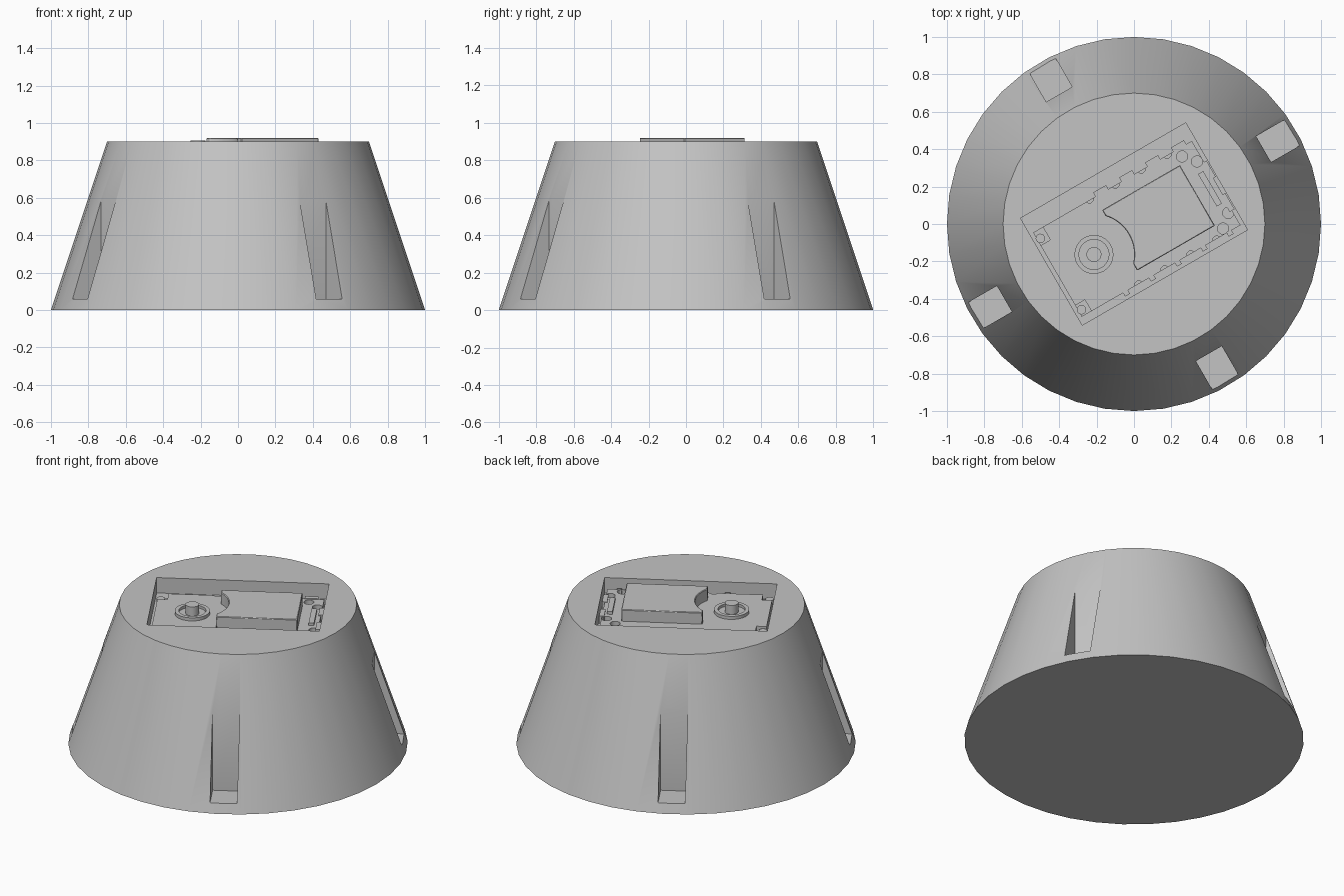
import bpy
import bmesh
import math

if "Cube" in bpy.data.objects:
    bpy.data.objects.remove(bpy.data.objects["Cube"], do_unlink=True)

TURN = math.radians(30)      # the whole tray is turned about z
FLOOR, BOARD_TOP, RIM = 0.80, 0.845, 0.90

grey = bpy.data.materials.new("plain grey")
grey.use_nodes = True
grey.diffuse_color = (0.55, 0.55, 0.55, 1)
grey.node_tree.nodes["Principled BSDF"].inputs["Base Color"].default_value = (0.55, 0.55, 0.55, 1)


def activate(obj):
    bpy.ops.object.select_all(action='DESELECT')
    obj.select_set(True)
    bpy.context.view_layer.objects.active = obj


def prism(name, points, z0, z1, turn=TURN):
    """Extrude a counter-clockwise outline from z0 to z1."""
    bm = bmesh.new()
    face = bm.faces.new([bm.verts.new((x, y, z0)) for x, y in points])
    top = bmesh.ops.extrude_face_region(bm, geom=[face])
    verts = [g for g in top["geom"] if isinstance(g, bmesh.types.BMVert)]
    bmesh.ops.translate(bm, vec=(0, 0, z1 - z0), verts=verts)
    bmesh.ops.recalc_face_normals(bm, faces=bm.faces)
    mesh = bpy.data.meshes.new(name)
    bm.to_mesh(mesh)
    bm.free()
    mesh.materials.append(grey)
    obj = bpy.data.objects.new(name, mesh)
    obj.rotation_euler.z = turn
    bpy.context.collection.objects.link(obj)
    return obj


def rect(u0, u1, v0, v1):
    return [(u0, v0), (u1, v0), (u1, v1), (u0, v1)]


def circle(u, v, r, n=24):
    return [(u + r * math.cos(i * math.tau / n), v + r * math.sin(i * math.tau / n)) for i in range(n)]


def cut(obj, cutter):
    cutter.hide_render = True
    bpy.context.view_layer.update()
    mod = obj.modifiers.new("cut", 'BOOLEAN')
    mod.operation, mod.solver, mod.object = 'DIFFERENCE', 'EXACT', cutter
    activate(obj)
    bpy.ops.object.modifier_apply(modifier=mod.name)
    bpy.data.objects.remove(cutter, do_unlink=True)


def smooth(obj):
    activate(obj)
    bpy.ops.object.shade_smooth_by_angle(angle=math.radians(30))


# Tapered housing with tray pocket and four side slots
bpy.ops.mesh.primitive_cone_add(vertices=40, radius1=1, radius2=0.7, depth=RIM, location=(0, 0, RIM / 2))
housing = bpy.context.object
housing.name = "housing"
housing.data.materials.append(grey)
cut(housing, prism("pocket_cutter", rect(-0.51, 0.51, -0.33, 0.33), FLOOR, 1.0))
for k in range(4):
    cut(housing, prism("slot_cutter", rect(0.80, 1.2, -0.08, 0.08), 0.06, 0.8, TURN + k * math.pi / 2))
smooth(housing)

# Circuit board with notched corners and edge holes
board = prism("circuit_board", rect(-0.49, 0.49, -0.29, 0.23), FLOOR, BOARD_TOP)
for v0, v1 in ((-0.35, -0.22), (0.15, 0.3)):
    cut(board, prism("corner_cutter", rect(-0.55, -0.43, v0, v1), 0.815, 0.9))
for u, v in ((0.403, 0.184), (0.459, 0.121), (0.40, -0.259), (0.466, -0.20)):
    cut(board, prism("hole_cutter", circle(u, v, 0.03, 16), 0.815, 0.9))
for k in range(4):
    for v in (-0.295, 0.235):
        cut(board, prism("notch_cutter", circle(-0.14 + 0.16 * k, v, 0.022, 12), 0.815, 0.9))
smooth(board)

# Corner pegs
for side, v in (("lower", -0.257), ("upper", 0.184)):
    smooth(prism(side + "_peg", circle(-0.472, v, 0.025, 16), FLOOR, 0.835))

# Raised block, hollowed by an arc around the dial
CU, CV, CR = -0.267, -0.034, 0.215
reach = math.acos((CU + 0.157 - CU) / CR)
arc = [(CU + CR * math.cos(reach - i * reach / 8), CV + CR * math.sin(reach - i * reach / 8))
       for i in range(17)]
block = prism("raised_block", [(-0.11, -0.224), (0.37, -0.224), (0.37, 0.15), (-0.11, 0.15)] + arc,
              BOARD_TOP - 0.01, 0.92)
bevel = block.modifiers.new("soft_edge", 'BEVEL')
bevel.width, bevel.segments = 0.004, 1
smooth(block)

# Dial ring and centre post
ring = prism("dial_ring", circle(CU, CV, 0.104, 32), BOARD_TOP - 0.01, 0.865)
cut(ring, prism("ring_cutter", circle(CU, CV, 0.08, 32), 0.848, 0.95))
smooth(ring)
smooth(prism("dial_post", circle(CU, CV, 0.04), BOARD_TOP, 0.906))

# Connector bar at the end of the board
prism("connector_bar", rect(0.43, 0.462, -0.14, 0.06), BOARD_TOP - 0.01, 0.862)
for v in (-0.15, 0.05):
    prism("end_tab", rect(0.475, 0.505, v - 0.05, v + 0.05), FLOOR, 0.85)

# Edge tabs along both long sides
for k in range(5):
    u = -0.22 + 0.16 * k
    prism("front_tab", rect(u - 0.015, u + 0.015, -0.312, -0.285), FLOOR, 0.84)
    if k < 4:
        prism("back_tab", rect(u + 0.115, u + 0.195, 0.225, 0.255), FLOOR, 0.85)
